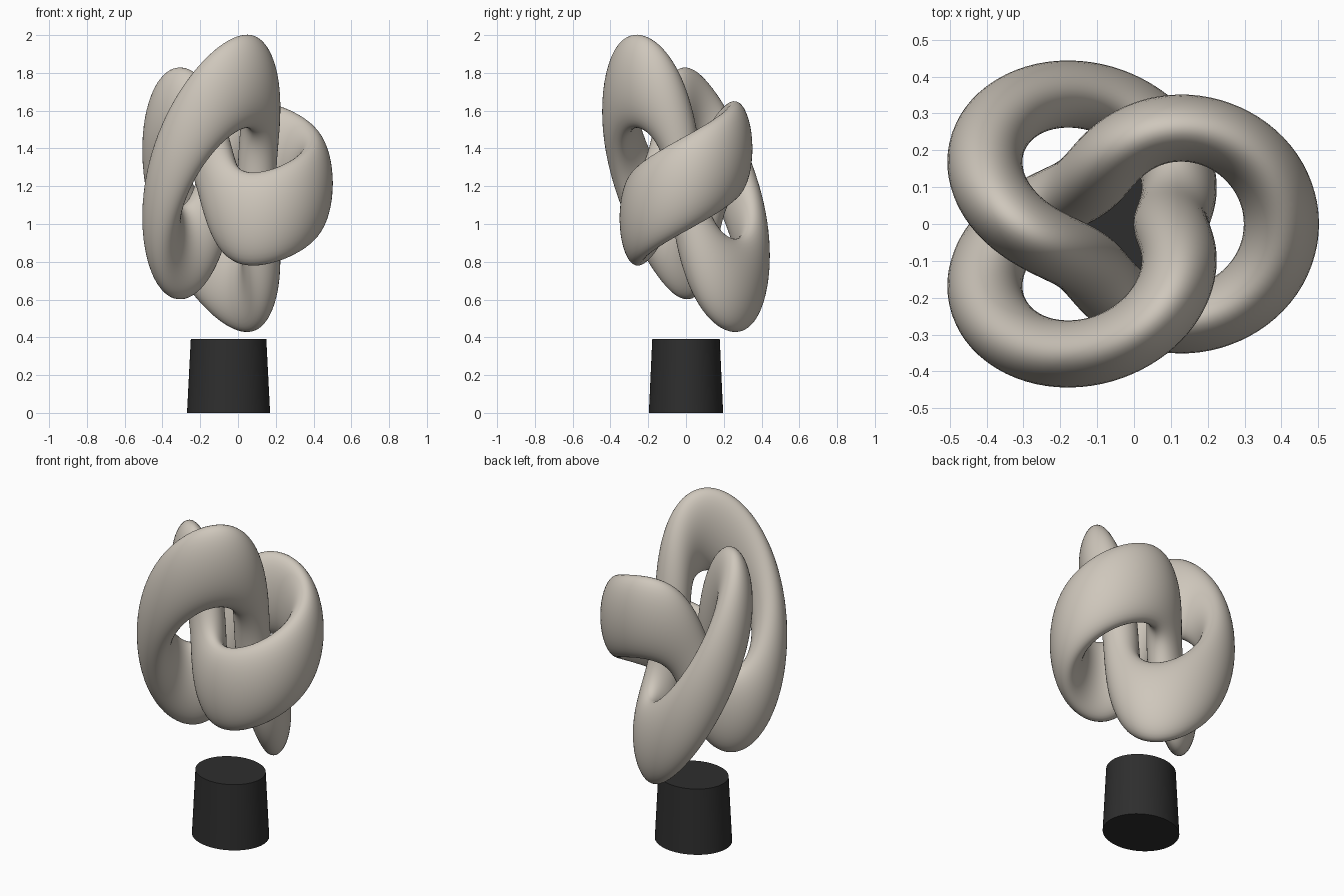
import bpy, bmesh
from math import sin, cos, pi, radians
from mathutils import Vector, Matrix

cube = bpy.data.objects.get("Cube")
if cube:
    bpy.data.objects.remove(cube, do_unlink=True)


def material(name, rgb):
    m = bpy.data.materials.new(name)
    m.use_nodes = True
    m.diffuse_color = (*rgb, 1)
    m.node_tree.nodes["Principled BSDF"].inputs["Base Color"].default_value = (*rgb, 1)
    return m


def finish(bm, name, mat):
    bmesh.ops.recalc_face_normals(bm, faces=bm.faces)
    mesh = bpy.data.meshes.new(name)
    bm.to_mesh(mesh)
    bm.free()
    mesh.materials.append(mat)
    ob = bpy.data.objects.new(name, mesh)
    bpy.context.collection.objects.link(ob)
    bpy.ops.object.select_all(action="DESELECT")
    ob.select_set(True)
    bpy.context.view_layer.objects.active = ob
    bpy.ops.object.shade_smooth_by_angle(angle=radians(40))
    return ob


def knot_point(t):
    r = 2 + cos(3 * t)
    return Vector((r * cos(2 * t), r * sin(2 * t), sin(3 * t)))


stone = material("warm stone", (0.62, 0.57, 0.50))
black = material("matt black", (0.027, 0.027, 0.027))
SCALE = Vector((0.15, 0.134, 0.363))
CENTRE_X = -0.05

# Knotted tube: rings swept along the closed path, tilted, then stretched upwards
STEPS, SIDES, TUBE = 256, 40, 0.68
bm = bmesh.new()
rings = []
for i in range(STEPS):
    t = 2 * pi * i / STEPS
    p = knot_point(t)
    tangent = (knot_point(t + 0.001) - knot_point(t - 0.001)).normalized()
    side = tangent.cross(Vector((0, 0, 1))).normalized()
    up = side.cross(tangent)
    angles = [2 * pi * j / SIDES for j in range(SIDES)]
    rings.append([bm.verts.new(p + TUBE * (cos(a) * side + sin(a) * up)) for a in angles])
for i in range(STEPS):
    a, b = rings[i], rings[(i + 1) % STEPS]
    for j in range(SIDES):
        k = (j + 1) % SIDES
        bm.faces.new((a[j], a[k], b[k], b[j]))
placing = (Matrix.Translation((CENTRE_X, 0, 1.215))
           @ Matrix.Diagonal((*SCALE, 1))
           @ Matrix.Rotation(radians(-15), 4, "X"))
bm.transform(placing)
finish(bm, "knot", stone)

# Tapered oval plinth
HEIGHT = 0.39
bm = bmesh.new()
bmesh.ops.create_cone(bm, cap_ends=True, segments=64, radius1=0.22, radius2=0.2, depth=HEIGHT)
bm.transform(Matrix.Translation((CENTRE_X, 0, HEIGHT / 2))
             @ Matrix.Diagonal((1, SCALE.y / SCALE.x, 1, 1)))
finish(bm, "plinth", black)
